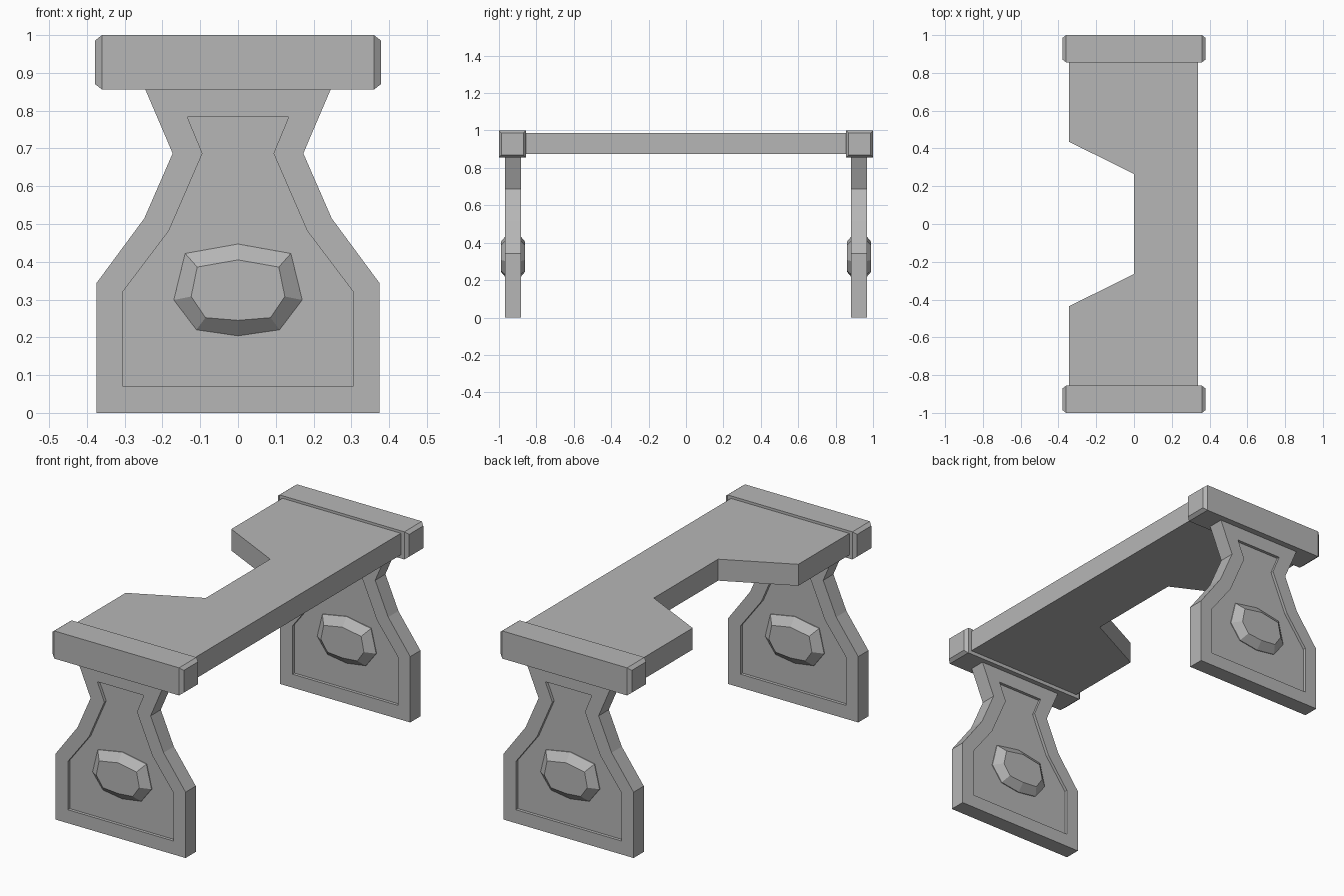
import bpy, bmesh

if "Cube" in bpy.data.objects:
    bpy.data.objects.remove(bpy.data.objects["Cube"])

# Mid grey finish shared by every part
grey = bpy.data.materials.new("mid_grey")
grey.diffuse_color = (0.47, 0.47, 0.47, 1)
grey.use_nodes = True
grey.node_tree.nodes["Principled BSDF"].inputs["Base Color"].default_value = grey.diffuse_color


def loft(name, rings):
    """Join equal-length rings of 3D points with quads and close both ends."""
    bm = bmesh.new()
    loops = [[bm.verts.new(p) for p in ring] for ring in rings]
    n = len(loops[0])
    for a, b in zip(loops, loops[1:]):
        for i in range(n):
            j = (i + 1) % n
            bm.faces.new((a[i], a[j], b[j], b[i]))
    bm.faces.new(loops[0])
    bm.faces.new(loops[-1][::-1])
    bmesh.ops.recalc_face_normals(bm, faces=bm.faces)
    mesh = bpy.data.meshes.new(name)
    bm.to_mesh(mesh)
    bm.free()
    mesh.materials.append(grey)
    obj = bpy.data.objects.new(name, mesh)
    bpy.context.collection.objects.link(obj)
    return obj


def mirrored(half):
    """Complete a right-hand (x, z) outline, sharing points on the centre line."""
    return half + [(-x, z) for x, z in reversed(half) if x > 0]


def at_y(outline, y):
    return [(x, y, z) for x, z in outline]


LEG = mirrored([(0.375, 0), (0.375, 0.343), (0.248, 0.515), (0.173, 0.687), (0.247, 0.86)])
PANEL = mirrored([(0.304, 0.07), (0.304, 0.322), (0.183, 0.482), (0.094, 0.687), (0.134, 0.783)])
GEM_BASE = mirrored([(0, 0.447), (0.14, 0.422), (0.17, 0.299), (0.11, 0.22), (0, 0.204)])
GEM_FACE = mirrored([(0, 0.405), (0.108, 0.386), (0.124, 0.308), (0.086, 0.252), (0, 0.245)])

# Desk top with a tapered cut-out on the seating side
outline = [(0.34, -0.9), (0.34, 0.9), (-0.343, 0.9), (-0.343, 0.435), (0, 0.265),
           (0, -0.265), (-0.343, -0.435), (-0.343, -0.9)]
loft("desk_top", [[(x, y, z) for x, y in outline] for z in (0.875, 0.987)])

for side, label in ((-1, "front"), (1, "back")):
    mid = side * 0.925
    # Leg slab with a sunken panel on both faces
    half, sunk = 0.042, 0.026
    loft(label + "_leg", [at_y(PANEL, mid - sunk), at_y(PANEL, mid - half), at_y(LEG, mid - half),
                          at_y(LEG, mid + half), at_y(PANEL, mid + half), at_y(PANEL, mid + sunk)])
    # Faceted boss standing out of both panels
    loft(label + "_boss", [at_y(GEM_FACE, mid - 0.065), at_y(GEM_BASE, mid - 0.03),
                           at_y(GEM_BASE, mid + 0.03), at_y(GEM_FACE, mid + 0.065)])
    # End beam with chamfered tips
    beam_mid = side * 0.928
    loft(label + "_end_beam",
         [[(x, beam_mid + sy * r, 0.928 + sz * r) for sy, sz in ((-1, -1), (1, -1), (1, 1), (-1, 1))]
          for x, r in ((-0.378, 0.058), (-0.36, 0.072), (0.36, 0.072), (0.378, 0.058))])
